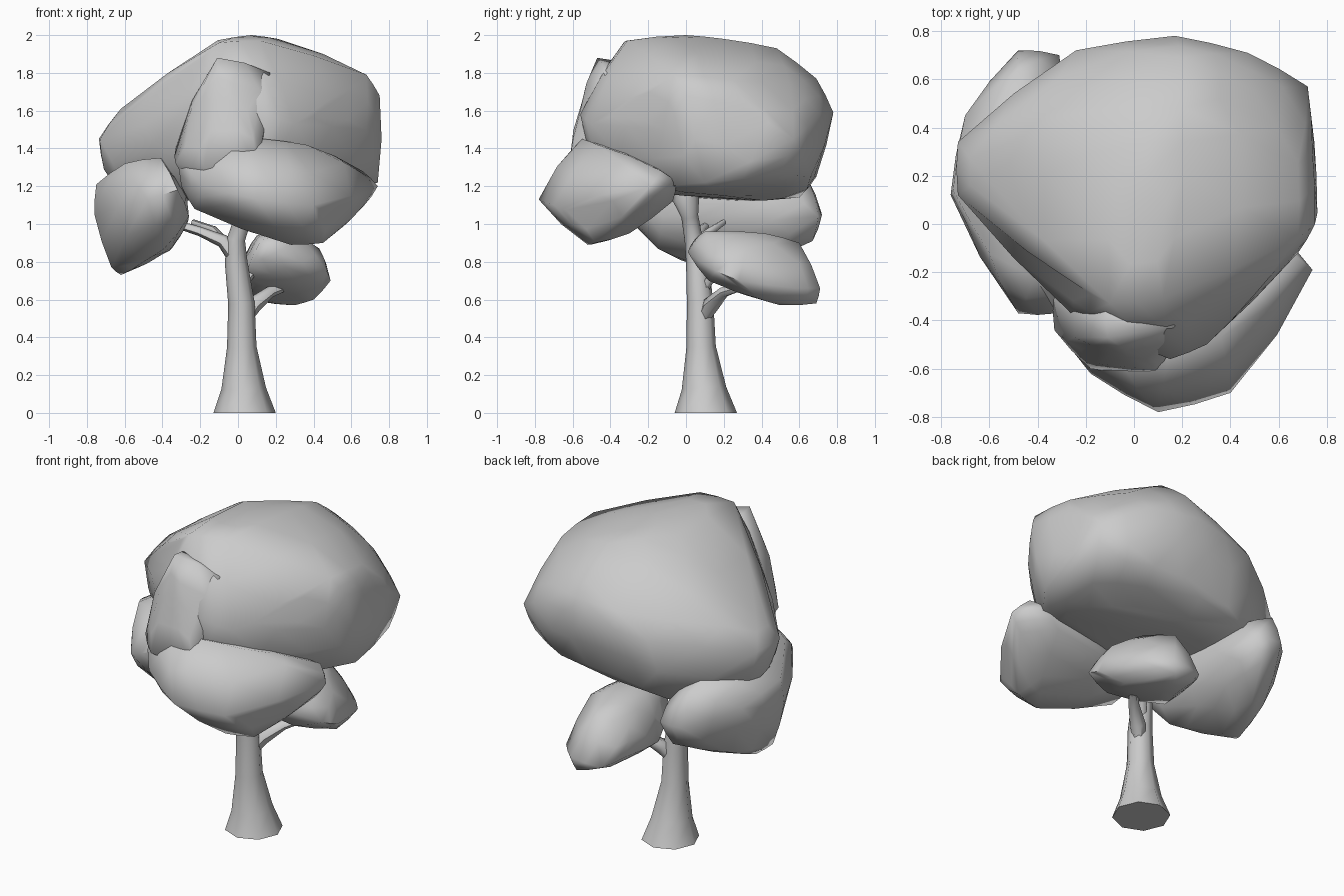
import bpy, bmesh, math
from mathutils import Vector


def finish(bm, name, angle):
    bmesh.ops.recalc_face_normals(bm, faces=bm.faces)
    me = bpy.data.meshes.new(name)
    bm.to_mesh(me)
    bm.free()
    ob = bpy.data.objects.new(name, me)
    bpy.context.collection.objects.link(ob)
    bpy.ops.object.select_all(action='DESELECT')
    ob.select_set(True)
    bpy.context.view_layer.objects.active = ob
    bpy.ops.object.shade_smooth_by_angle(angle=math.radians(angle))
    return ob


def foliage(name, points):
    """Faceted leaf clump: hull around key points, slightly rounded."""
    bm = bmesh.new()
    for p in points:
        bm.verts.new(p)
    bmesh.ops.convex_hull(bm, input=bm.verts[:])
    loose = [v for v in bm.verts if not v.link_faces]
    bmesh.ops.delete(bm, geom=loose, context='VERTS')
    bmesh.ops.recalc_face_normals(bm, faces=bm.faces)
    bm.normal_update()
    bmesh.ops.subdivide_edges(bm, edges=bm.edges[:], cuts=1, smooth=0.15,
                              use_grid_fill=True)
    return finish(bm, name, 70)


def limb(name, path, sides=8):
    """Tapering tube along (x, y, z, radius) stations."""
    bm = bmesh.new()
    pts = [Vector(p[:3]) for p in path]
    rings = []
    for i, p in enumerate(pts):
        t = pts[min(i + 1, len(pts) - 1)] - pts[max(i - 1, 0)]
        if p.z < .01:
            t = Vector((0, 0, 1))
        x = Vector((0, 1, 0)).cross(t).normalized()
        y = t.normalized().cross(x)
        r = path[i][3]
        rings.append([bm.verts.new(p + r * math.cos(k * math.tau / sides) * x
                                   + r * math.sin(k * math.tau / sides) * y)
                      for k in range(sides)])
    for a, b in zip(rings, rings[1:]):
        for k in range(sides):
            n = (k + 1) % sides
            bm.faces.new((a[k], a[n], b[n], b[k]))
    bm.faces.new(rings[0])
    bm.faces.new(rings[-1])
    return finish(bm, name, 60)


# Trunk and branches
limb("trunk", [(.035, .105, 0, .165), (.03, .095, .13, .118),
               (.02, .08, .35, .078), (.018, .075, .58, .07), (-.01, .06, .8, .06),
               (-.01, .04, .92, .048), (.03, .02, 1.04, .045), (.04, 0, 1.13, .07),
               (.04, 0, 1.2, .06)])
limb("left_branch", [(-.01, .05, .82, .045), (-.08, .05, .91, .036),
                     (-.2, .08, .96, .025), (-.36, .12, 1.01, .02)], 6)
limb("left_twig", [(-.07, .05, .9, .028), (-.13, .14, .97, .02), (-.24, .2, 1.01, .016)], 6)
limb("right_branch", [(.03, .08, .48, .03), (.08, .13, .57, .045),
                      (.17, .2, .64, .03), (.27, .32, .68, .025)], 6)
limb("back_twig", [(.02, .08, .62, .03), (.04, .12, .7, .026), (.1, .2, .78, .022)], 6)

# Main crown
foliage("crown", [
    (.07, 0, 2.0), (-.1, -.33, 1.96), (.21, .2, 1.98), (.12, -.31, 1.97), (-.1, .2, 1.96),
    (.2, .48, 1.93), (.68, -.06, 1.79), (.68, .25, 1.76), (.75, 0, 1.68), (.74, .3, 1.62),
    (.72, .57, 1.45), (.47, .71, 1.58), (.17, .78, 1.59), (-.24, .72, 1.53),
    (-.73, .34, 1.45), (-.73, .12, 1.45), (-.62, .2, 1.61), (-.71, .2, 1.29),
    (.15, -.56, 1.58), (.3, -.5, 1.53), (-.25, -.38, 1.6), (.74, .1, 1.22),
    (.69, .5, 1.27), (.4, .66, 1.25), (0, .69, 1.25), (-.3, .6, 1.14), (.3, .38, 1.15),
    (-.1, .1, 1.14), (-.6, .3, 1.14), (-.58, .02, 1.2), (.1, -.45, 1.22), (.5, -.2, 1.2),
    (.5, .2, 1.15), (.2, .69, 1.77), (.5, .55, 1.74), (.48, -.32, 1.6), (.68, -.12, 1.5),
    (-.38, .48, 1.73), (-.28, .38, 1.83), (-.25, -.25, 1.82)])

# Front clump, wrapping round to the right, with a flatter crest behind it
foliage("front_foliage", [
    (-.31, -.42, 1.34), (-.3, -.42, 1.2), (-.23, -.47, 1.08), (-.18, -.62, 1.2),
    (-.03, -.58, 1.07), (.1, -.78, 1.13), (.4, -.7, 1.1), (.47, -.57, 1.05),
    (.28, -.52, .89), (.45, -.48, .9), (.48, -.42, .96), (.1, -.45, 1.0), (.36, -.47, 1.42),
    (.14, -.55, 1.45), (-.05, -.58, 1.42), (.2, -.2, 1.08), (-.2, -.2, 1.12),
    (.42, -.3, .95), (.74, -.19, 1.2), (.67, -.2, 1.1), (.6, -.05, 1.22),
    (.66, -.13, 1.28), (.5, -.07, 1.12)])
foliage("front_crest", [
    (-.11, -.47, 1.88), (.17, -.42, 1.8), (-.12, -.31, 1.84), (-.33, -.28, 1.4),
    (-.33, -.44, 1.32), (-.22, -.52, 1.5), (-.1, -.54, 1.68), (.05, -.56, 1.6),
    (.12, -.58, 1.4), (-.18, -.6, 1.3), (.1, -.62, 1.3), (.1, -.3, 1.3), (-.2, -.3, 1.15)])

# Left clump, long from front to back
foliage("left_foliage", [
    (-.48, -.37, 1.13), (-.32, -.37, 1.18), (-.41, -.22, 1.35), (-.6, -.12, 1.32),
    (-.76, .12, 1.05), (-.75, .14, 1.21), (-.62, .2, .73), (-.67, .1, .77),
    (-.5, .02, .8), (-.39, -.15, .87), (-.26, -.12, 1.04), (-.27, .2, 1.0),
    (-.7, .45, 1.13), (-.6, .42, .82), (-.48, .72, 1.05), (-.31, .7, 1.04),
    (-.38, .67, .91), (-.35, .4, .87), (-.48, .64, 1.25), (-.3, .55, 1.17)])

# Low clump at back right
foliage("back_foliage", [
    (.2, .01, .85), (.12, .04, .91), (.26, .1, .96), (.34, .12, .92), (.28, .42, .95),
    (.2, .6, .9), (.3, .71, .66), (.1, .69, .64), (.27, .69, .58), (.3, .5, .57),
    (.4, .4, .6), (.49, .28, .7), (.47, .16, .75), (.43, .32, .87), (0, .27, .67),
    (.1, .25, .94), (.02, .55, .68), (.3, .12, .7), (.06, .08, .78), (.12, .5, .59),
    (.42, .58, .66), (.04, .5, .84)])
